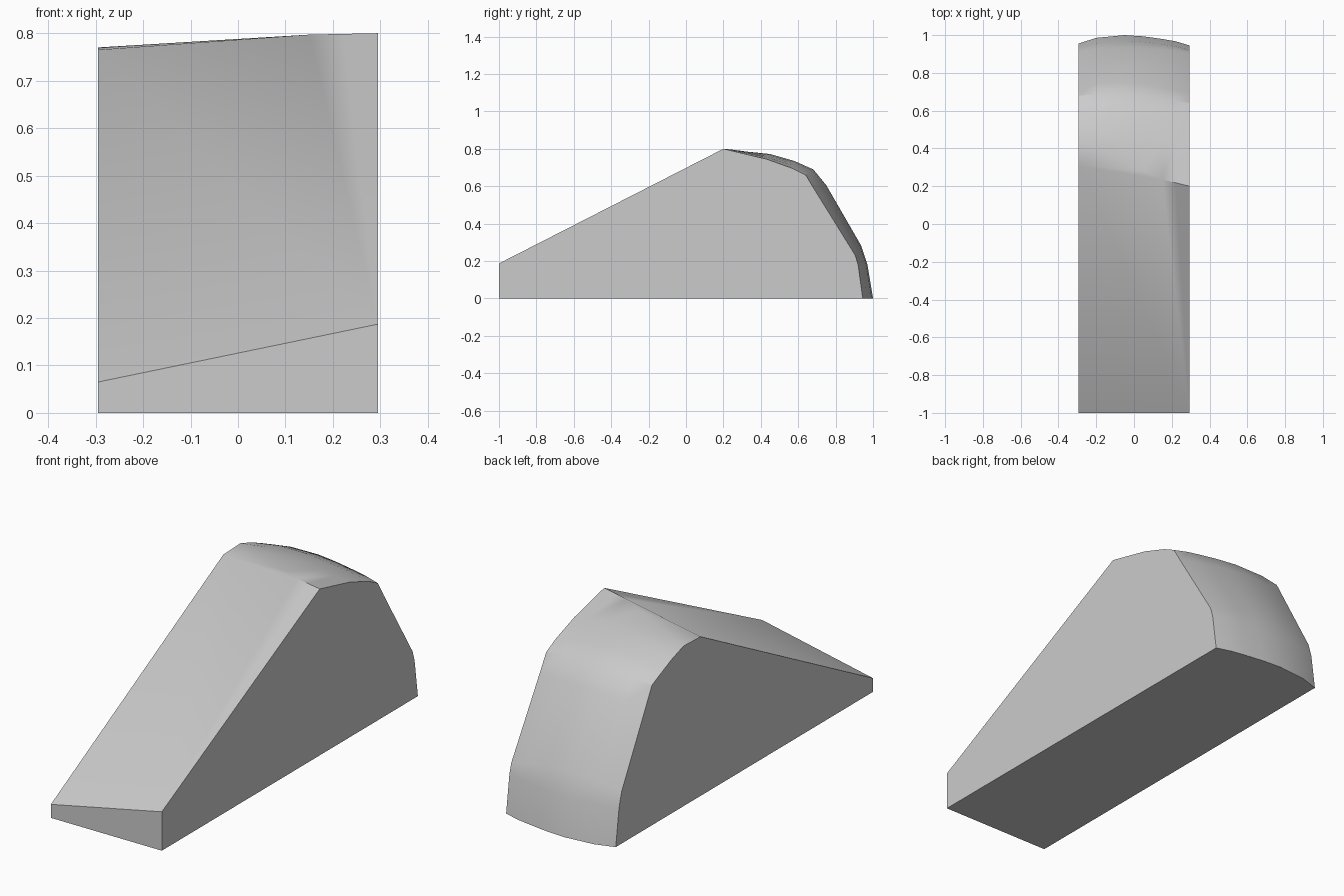
import bpy
import bmesh
import math

cube = bpy.data.objects.get("Cube")
if cube:
    bpy.data.objects.remove(cube, do_unlink=True)

grey = bpy.data.materials.new("light_grey")
grey.use_nodes = True
colour = (0.6, 0.6, 0.6, 1)
grey.diffuse_color = colour
grey.node_tree.nodes["Principled BSDF"].inputs["Base Color"].default_value = colour

HALF = 0.295
CROWN = -0.05

# Matching (y, z) back profiles: left edge, bulging crown, right edge
low_side = [(.44, .77), (.53, .74), (.61, .705), (.68, .673), (.725, .59), (.91, .25), (.93, .18), (.955, 0)]
crown = [(.327, .787), (.45, .772), (.58, .735), (.68, .69), (.75, .605), (.935, .285), (.97, .18), (1, 0)]
high_side = [(.2, .8), (.43, .745), (.57, .695), (.64, .66), (.685, .585), (.905, .23), (.92, .18), (.945, 0)]

# Columns across the width, with the share of the bulge at each
columns = [(-HALF, 0), (-.2, .65), (CROWN, 1), (.05, .9), (.15, .65), (.22, .43), (HALF, 0)]


def mix(a, b, t):
    return a + (b - a) * t


def across(x):
    return (x + HALF) / (2 * HALF)


def back_point(row, x, bulge):
    point = []
    for axis in range(2):
        a, b = low_side[row][axis], high_side[row][axis]
        middle = mix(a, b, across(CROWN))
        point.append(mix(a, b, across(x)) + bulge * (crown[row][axis] - middle))
    return (x, *point)


def ridge_point(x):
    # The top edge runs straight to a corner, then on to the high side
    if x <= .15:
        t = (x + HALF) / (.15 + HALF)
        return (x, mix(.44, .235, t), mix(.77, .797, t))
    t = (x - .15) / (HALF - .15)
    return (x, mix(.235, .2, t), mix(.797, .8, t))


bm = bmesh.new()

# Rounded back
grid = []
for x, bulge in columns:
    points = [ridge_point(x)] + [back_point(r, x, bulge) for r in range(1, len(crown))]
    grid.append([bm.verts.new(p) for p in points])
for a, b in zip(grid, grid[1:]):
    for r in range(len(crown) - 1):
        bm.faces.new((a[r], b[r], b[r + 1], a[r + 1]))

# Slanted front corners and the low shoulder
low_top = bm.verts.new((-HALF, -1, .065))
high_top = bm.verts.new((HALF, -1, .187))
low_base = bm.verts.new((-HALF, -1, 0))
high_base = bm.verts.new((HALF, -1, 0))
shoulder = bm.verts.new((-HALF, .31, .765))
ridge = [col[0] for col in grid]

bm.faces.new([shoulder] + ridge[4::-1])
bm.faces.new((low_top, high_top, shoulder))
bm.faces.new([shoulder, high_top] + ridge[:3:-1])

# Front, sides and base
bm.faces.new((low_base, high_base, high_top, low_top))
bm.faces.new([low_base, low_top, shoulder] + grid[0])
bm.faces.new([high_base, high_top] + grid[-1])
bm.faces.new([low_base, high_base] + [col[-1] for col in reversed(grid)])
bmesh.ops.recalc_face_normals(bm, faces=bm.faces)

mesh = bpy.data.meshes.new("wedge_block")
bm.to_mesh(mesh)
bm.free()
mesh.materials.append(grey)
block = bpy.data.objects.new("wedge_block", mesh)
bpy.context.collection.objects.link(block)

# Smooth back with crisp outer edges
bpy.ops.object.select_all(action="DESELECT")
block.select_set(True)
bpy.context.view_layer.objects.active = block
bpy.ops.object.shade_smooth_by_angle(angle=math.radians(30))
